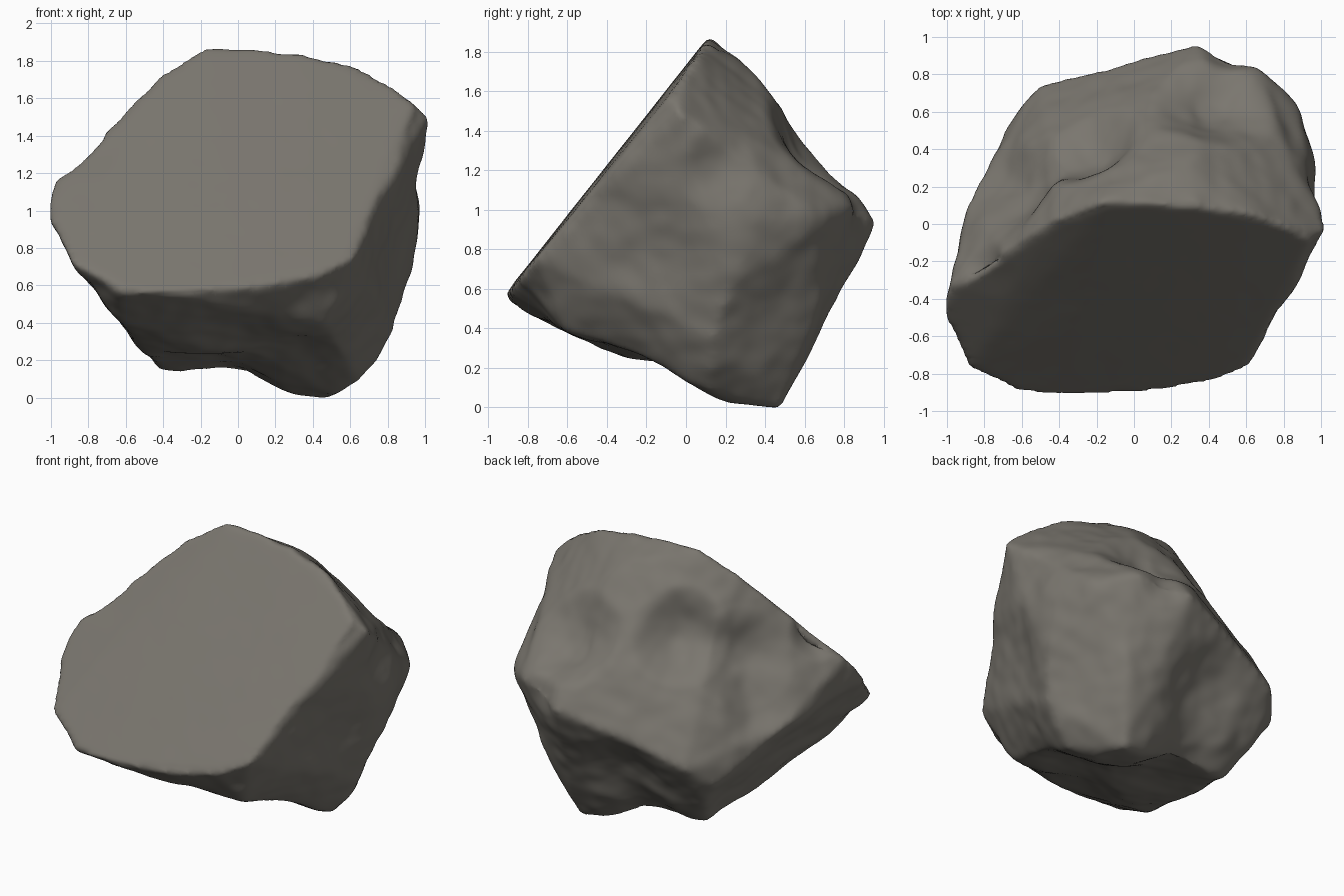
import bpy, bmesh
from mathutils import Vector, noise

cube = bpy.data.objects.get("Cube")
if cube:
    bpy.data.objects.remove(cube, do_unlink=True)


def material(name, colour):
    m = bpy.data.materials.new(name)
    m.use_nodes = True
    m.diffuse_color = colour
    bsdf = m.node_tree.nodes["Principled BSDF"]
    bsdf.inputs["Base Color"].default_value = colour
    bsdf.inputs["Roughness"].default_value = 0.9
    return m


# Outline of the cleaved front, as x and z on a leaning, slightly bowed plane
cleave = [(-.16, 1.865), (.33, 1.845), (.6, 1.77), (.83, 1.67), (.95, 1.56),
          (.61, .74), (.42, .65), (0, .59), (-.38, .545), (-.63, .56), (-.88, .71)]
corners = [(x, -.91 + (z - .57) * .79 + .04 * x * x, z) for x, z in cleave]

# Worn left tip, crown and upper back
corners += [(-1.015, -.5, .96), (-.985, -.34, 1.15), (-.8, -.2, 1.28), (-.6, -.09, 1.52),
            (-.42, .02, 1.71), (1.02, -.04, 1.5), (.3, .33, 1.71), (.55, .46, 1.46),
            (.85, .27, 1.4), (.15, .49, 1.46), (-.1, .3, 1.66), (-.4, .2, 1.56),
            (-.87, .17, .83)]
# Back rim, right flank and underside
corners += [(-.63, .58, .53), (-.53, .54, .36), (-.5, .74, .66), (-.1, .84, .83),
            (.33, .96, .93), (.67, .84, 1.02), (.86, .66, .95), (.95, .36, .94),
            (.91, .22, .6), (.84, .14, .35), (.64, .12, .08), (.62, .67, .5),
            (.48, .47, -.01), (.52, .2, .02), (-.42, .37, .15),
            (-.42, .05, .24), (.47, -.61, .39), (-.45, -.55, .36), (-.63, -.6, .41),
            (-.58, .1, .4)]

bm = bmesh.new()
for p in corners:
    bm.verts.new(p)
bmesh.ops.convex_hull(bm, input=bm.verts)
bmesh.ops.delete(bm, geom=[v for v in bm.verts if not v.link_faces], context="VERTS")
bmesh.ops.recalc_face_normals(bm, faces=bm.faces)
mesh = bpy.data.meshes.new("boulder")
bm.to_mesh(mesh)
bm.free()
boulder = bpy.data.objects.new("boulder", mesh)
bpy.context.collection.objects.link(boulder)

# Even out the surface and wear the edges
remesh = boulder.modifiers.new("remesh", "REMESH")
remesh.mode = "VOXEL"
remesh.voxel_size = .022
wear = boulder.modifiers.new("wear", "SMOOTH")
wear.factor = .5
wear.iterations = 12
graph = bpy.context.evaluated_depsgraph_get()
worn = bpy.data.meshes.new_from_object(boulder.evaluated_get(graph))
boulder.modifiers.clear()
boulder.data = worn

# Hollows: centre, radius, depth
hollows = [((-.25, .43, 1.4), .34, .13), ((-.58, .2, 1.24), .34, .1),
           ((-.74, .25, .96), .28, .06), ((.42, .62, 1.28), .36, .12),
           ((.5, .9, .98), .16, .04), ((.0, .65, .5), .38, .07),
           ((-.05, .08, .17), .42, .06), ((.3, -.18, .2), .42, .06),
           ((-.02, .45, .1), .36, .07),
           ((0, -.5, .38), .3, .03), ((-.8, -.27, 1.31), .2, .07),
           ((.8, -.1, .8), .35, .02), ((.95, .15, 1.2), .22, .05)]
front = Vector((0, -.785, .62)).normalized()

bm = bmesh.new()
bm.from_mesh(worn)
bm.normal_update()
moves = []
for v in bm.verts:
    p, n = v.co, v.normal
    rough = max(.08, min(1, (.97 - n.dot(front)) * 4))
    push = .004
    for centre, radius, depth in hollows:
        t = (p - Vector(centre)).length / radius
        if t < 1:
            push -= depth * (1 - t * t) ** 2 * rough
    # Broad lumps, slanting strata and fine grain
    strata = Vector((p.x * 1.5, p.y * 2, p.z * 5 - p.x * 2))
    push += rough * (.014 * noise.noise(p * 2.7) + .014 * noise.noise(strata)
                     + .007 * noise.noise(p * 9))
    moves.append(n * push)
for v, move in zip(bm.verts, moves):
    v.co += move

# Rest the boulder on the ground
ground = min(v.co.z for v in bm.verts)
bmesh.ops.translate(bm, verts=bm.verts, vec=(0, 0, -ground))

# Warmer stone on the middle of the cleaved front
bm.normal_update()
for f in bm.faces:
    f.smooth = True
    c = f.calc_center_median()
    inner = (c.x - .12) ** 2 + (c.z - 1.2) ** 2 < .27
    f.material_index = int(inner and f.normal.dot(front) > .93)
bm.to_mesh(worn)
bm.free()

worn.materials.clear()
worn.materials.append(material("grey stone", (.195, .182, .158, 1)))
worn.materials.append(material("warm stone", (.2, .178, .158, 1)))
worn.name = "boulder"
